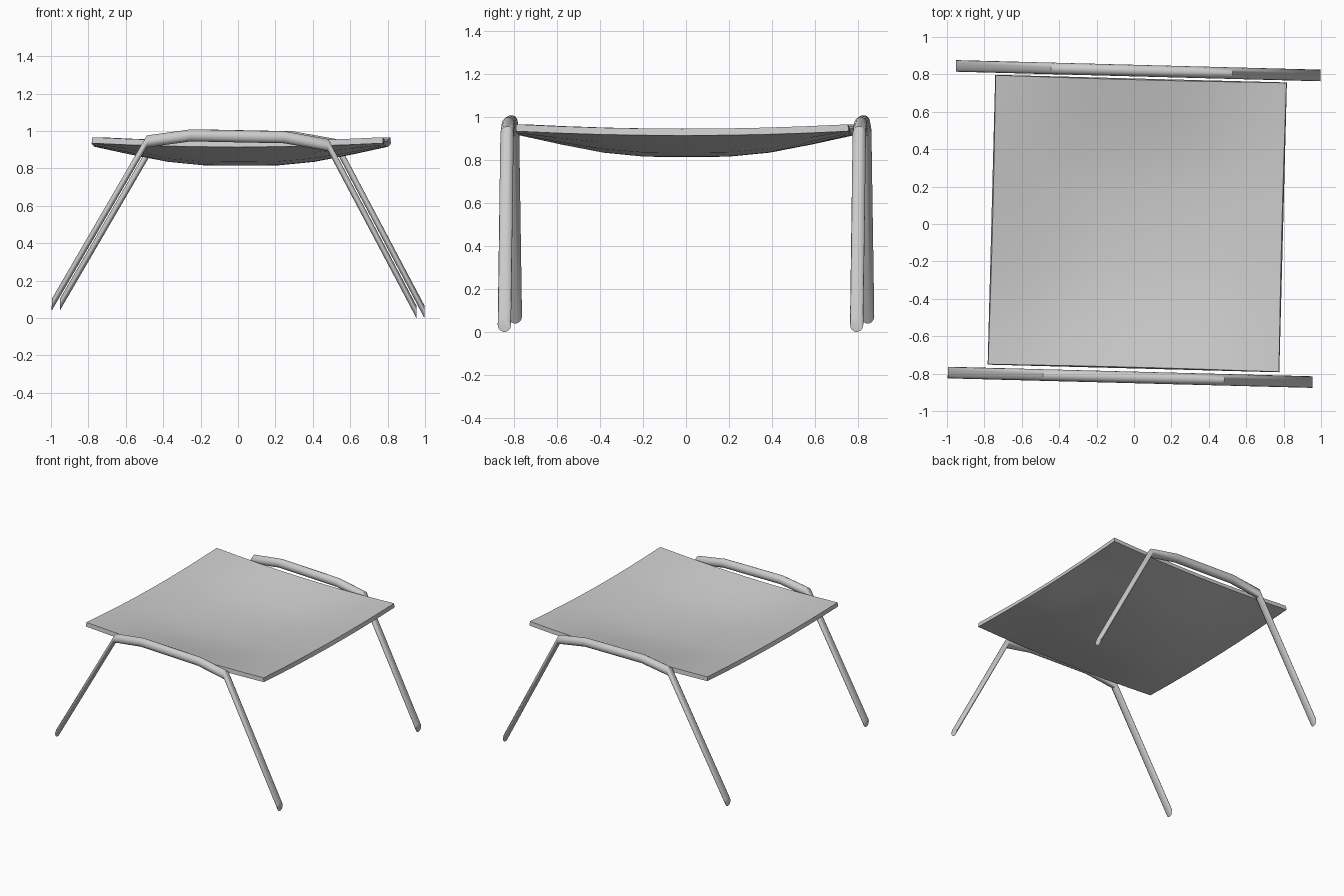
import bpy, bmesh, math
from mathutils import Matrix

if "Cube" in bpy.data.objects:
    bpy.data.objects.remove(bpy.data.objects["Cube"])

YAW = Matrix.Rotation(math.radians(-1.5), 4, 'Z')
TILT = Matrix.Rotation(0.02, 4, 'Y')


def finish(name, bm, matrix, angle):
    bmesh.ops.recalc_face_normals(bm, faces=bm.faces)
    bm.transform(matrix)
    mesh = bpy.data.meshes.new(name)
    bm.to_mesh(mesh)
    bm.free()
    obj = bpy.data.objects.new(name, mesh)
    bpy.context.collection.objects.link(obj)
    bpy.ops.object.select_all(action='DESELECT')
    obj.select_set(True)
    bpy.context.view_layer.objects.active = obj
    bpy.ops.object.shade_smooth_by_angle(angle=math.radians(angle))
    return obj


# Bent leg frames: upright round section swept along x, so the legs look thin from the front
half_path = [(0.25, 0.972), (0.485, 0.935), (0.975, 0.053)]
path = [(-x, z) for x, z in reversed(half_path)] + half_path
SIDES, RY, RZ = 14, 0.031, 0.033


def leg_frame(name, y):
    bm = bmesh.new()
    rings = []
    for x, z in path:
        rings.append([bm.verts.new((x, y + RY * math.cos(2 * math.pi * i / SIDES),
                                    z + RZ * math.sin(2 * math.pi * i / SIDES)))
                      for i in range(SIDES)])
    for a, b in zip(rings, rings[1:]):
        for i in range(SIDES):
            j = (i + 1) % SIDES
            bm.faces.new((a[i], a[j], b[j], b[i]))
    bm.faces.new(rings[0])
    bm.faces.new(rings[-1])
    finish(name, bm, YAW @ TILT, 50)


leg_frame("front_leg_frame", -0.82)
leg_frame("back_leg_frame", 0.82)

# Dished seat: a grid sagging between slightly bowed edges
dish = {0.0: 1.0, 0.25: 1.0, 0.5: 0.81, 0.75: 0.42, 1.0: 0.0}
bm = bmesh.new()
bmesh.ops.create_grid(bm, x_segments=8, y_segments=8, size=1)
for v in bm.verts:
    u, w = [round(abs(c) * 4) / 4 for c in v.co.xy]
    sag = 0.02 * (2 - u * u - w * w) + 0.08 * dish[u] * dish[w]
    v.co = (v.co.x * 0.78, v.co.y * 0.775, 0.935 - sag)
seat = finish("seat", bm, Matrix.Translation((0.0175, 0.0025, 0)) @ YAW, 40)
thick = seat.modifiers.new("thickness", 'SOLIDIFY')
thick.thickness = 0.032
thick.offset = 1
bpy.ops.object.modifier_apply(modifier="thickness")
bpy.ops.object.shade_smooth_by_angle(angle=math.radians(40))
